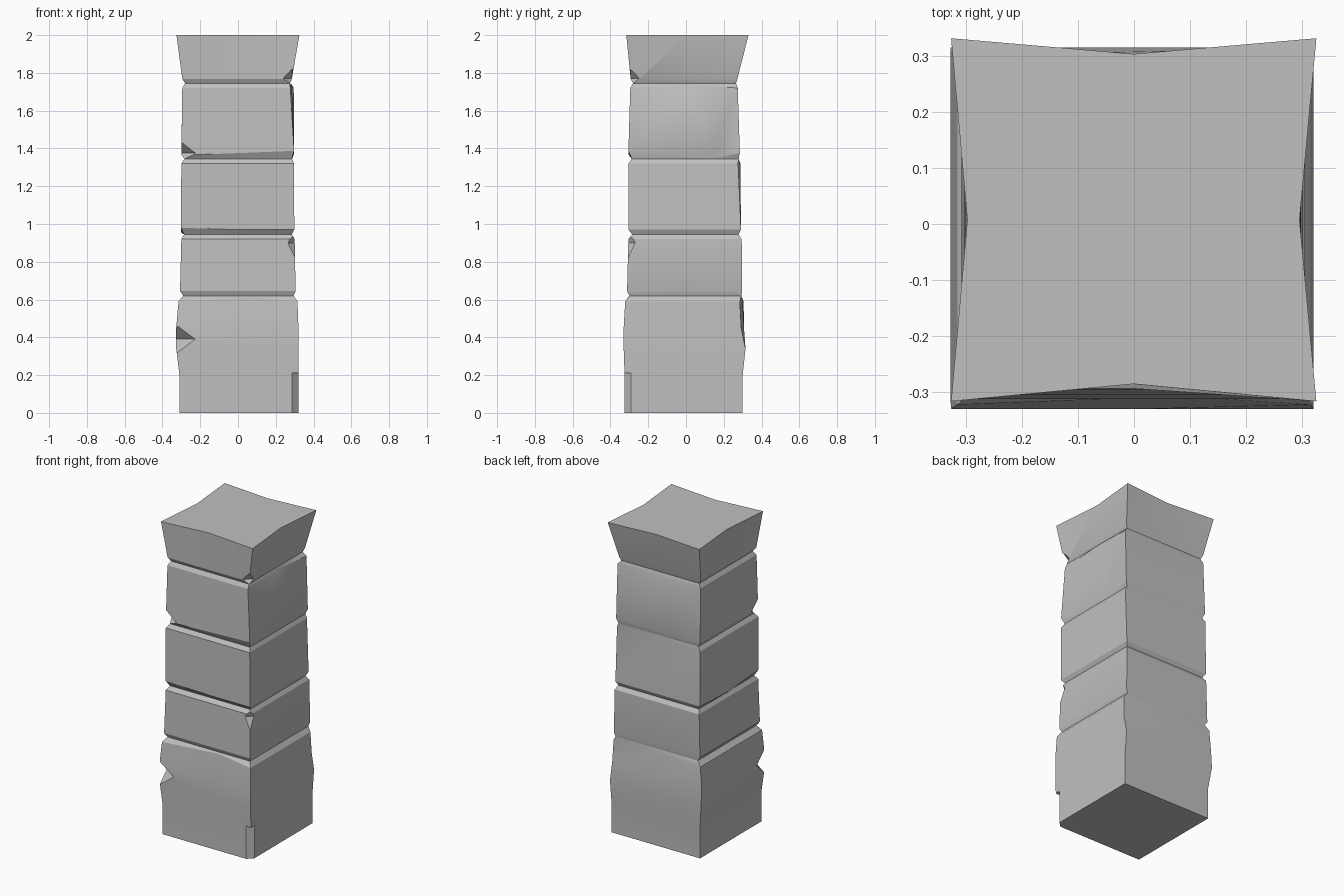
import bpy, bmesh, math
from mathutils import Matrix, Vector

if "Cube" in bpy.data.objects:
    bpy.data.objects.remove(bpy.data.objects["Cube"])

stone = bpy.data.materials.new("grey stone")
stone.use_nodes = True
GREY = (0.53, 0.53, 0.53, 1)
stone.diffuse_color = GREY
stone.node_tree.nodes["Principled BSDF"].inputs["Base Color"].default_value = GREY

# Corner and edge-middle numbers around a ring, counted from the front
FRONT_R, FRONT, FRONT_L, LEFT, BACK_L, BACK, BACK_R, RIGHT = range(8)


def finish(bm, name):
    bmesh.ops.recalc_face_normals(bm, faces=bm.faces)
    mesh = bpy.data.meshes.new(name)
    bm.to_mesh(mesh)
    bm.free()
    mesh.materials.append(stone)
    obj = bpy.data.objects.new(name, mesh)
    bpy.context.collection.objects.link(obj)
    return obj


def make_cutter(loc, size, prism):
    """Diamond-shaped cutter: a prism for a chamfer, a double pyramid for a notch."""
    bm = bmesh.new()
    if prism:
        bmesh.ops.create_cone(bm, segments=4, radius1=1, radius2=1, depth=2, cap_ends=True)
    else:
        bmesh.ops.create_uvsphere(bm, u_segments=4, v_segments=2, radius=1)
    bmesh.ops.transform(bm, verts=bm.verts,
                        matrix=Matrix.Translation(loc) @ Matrix.Diagonal((*size, 1)))
    cutter = finish(bm, "chip_cutter")
    cutter.hide_render = True
    return cutter


def block(name, rings, tweaks={}, chips=()):
    """Loft rings of (z, x min, x max, y min, y max), nudge points, then chip the edges."""
    bm = bmesh.new()
    loops = []
    for i, (z, x0, x1, y0, y1) in enumerate(rings):
        xm, ym = (x0 + x1) / 2, (y0 + y1) / 2
        outline = [(x0, y0), (xm, y0), (x1, y0), (x1, ym),
                   (x1, y1), (xm, y1), (x0, y1), (x0, ym)]
        loops.append([bm.verts.new(Vector((x, y, z)) + Vector(tweaks.get((i, k), (0, 0, 0))))
                      for k, (x, y) in enumerate(outline)])
    for low, high in zip(loops, loops[1:]):
        for k in range(8):
            n = (k + 1) % 8
            bm.faces.new((low[k], low[n], high[n], high[k]))
    bm.faces.new(loops[0][::-1])
    bm.faces.new(loops[-1])
    obj = finish(bm, name)

    bpy.ops.object.select_all(action='DESELECT')
    bpy.context.view_layer.objects.active = obj
    obj.select_set(True)
    for loc, size, prism in chips:
        cutter = make_cutter(loc, size, prism)
        mod = obj.modifiers.new("chip", 'BOOLEAN')
        mod.operation, mod.solver, mod.object = 'DIFFERENCE', 'EXACT', cutter
        bpy.ops.object.modifier_apply(modifier=mod.name)
        bpy.data.objects.remove(cutter)
    bpy.ops.object.shade_smooth_by_angle(angle=math.radians(25))
    return obj


# Wide bulging base with a deep notch and a chamfered foot corner
block("base_block", [
    (0, -.31, .32, -.325, .30),
    (.20, -.31, .32, -.325, .30),
    (.34, -.327, .32, -.33, .315),
    (.45, -.327, .32, -.33, .307),
    (.59, -.315, .315, -.322, .305),
    (.62, -.29, .295, -.30, .293)],
    {(4, FRONT): (.08, .015, .022), (3, BACK_L): (0, -.015, 0),
     (4, BACK_L): (0, -.02, 0), (4, BACK): (0, -.005, .01)},
    [((-.327, -.33, .39), (.1, .08, .075), False),
     ((.32, -.325, 0), (.034, .034, .21), True)])

# Low second block with a chipped upper corner
block("lower_block", [
    (.62, -.29, .295, -.30, .293),
    (.645, -.307, .305, -.312, .297),
    (.92, -.30, .30, -.305, .295),
    (.945, -.285, .285, -.285, .278)],
    {}, [((.302, -.306, .90), (.038, .038, .08), False)])

# Middle block, leaning in at its upper back corner
block("middle_block", [
    (.945, -.285, .285, -.285, .278),
    (.97, -.302, .298, -.305, .291),
    (1.32, -.30, .297, -.305, .288),
    (1.345, -.283, .285, -.287, .278)],
    {(2, BACK_L): (0, -.012, 0), (2, BACK): (0, -.012, .01),
     (1, RIGHT): (0, 0, -.015), (1, FRONT_R): (0, 0, .01)})

# Tall upper block with a wavy lower edge
block("upper_block", [
    (1.345, -.283, .285, -.287, .278),
    (1.375, -.30, .297, -.305, .285),
    (1.72, -.295, .295, -.295, .274),
    (1.745, -.28, .275, -.28, .265)],
    {(1, FRONT_R): (0, 0, -.01), (1, FRONT_L): (0, 0, .012),
     (1, LEFT): (-.008, .15, -.025), (2, FRONT_L): (-.018, 0, 0),
     (2, LEFT): (-.01, 0, .018)},
    [((-.30, -.305, 1.375), (.075, .07, .06), False)])

# Flared cap with hollowed upper edges
block("flared_cap", [
    (1.745, -.28, .275, -.28, .265),
    (1.768, -.295, .285, -.293, .272),
    (2, -.326, .325, -.316, .331)],
    {(2, FRONT): (0, .031, 0), (2, BACK): (0, -.028, 0),
     (2, LEFT): (-.03, 0, 0), (2, RIGHT): (.029, 0, 0)},
    [((.287, -.295, 1.77), (.05, .05, .055), False)])
